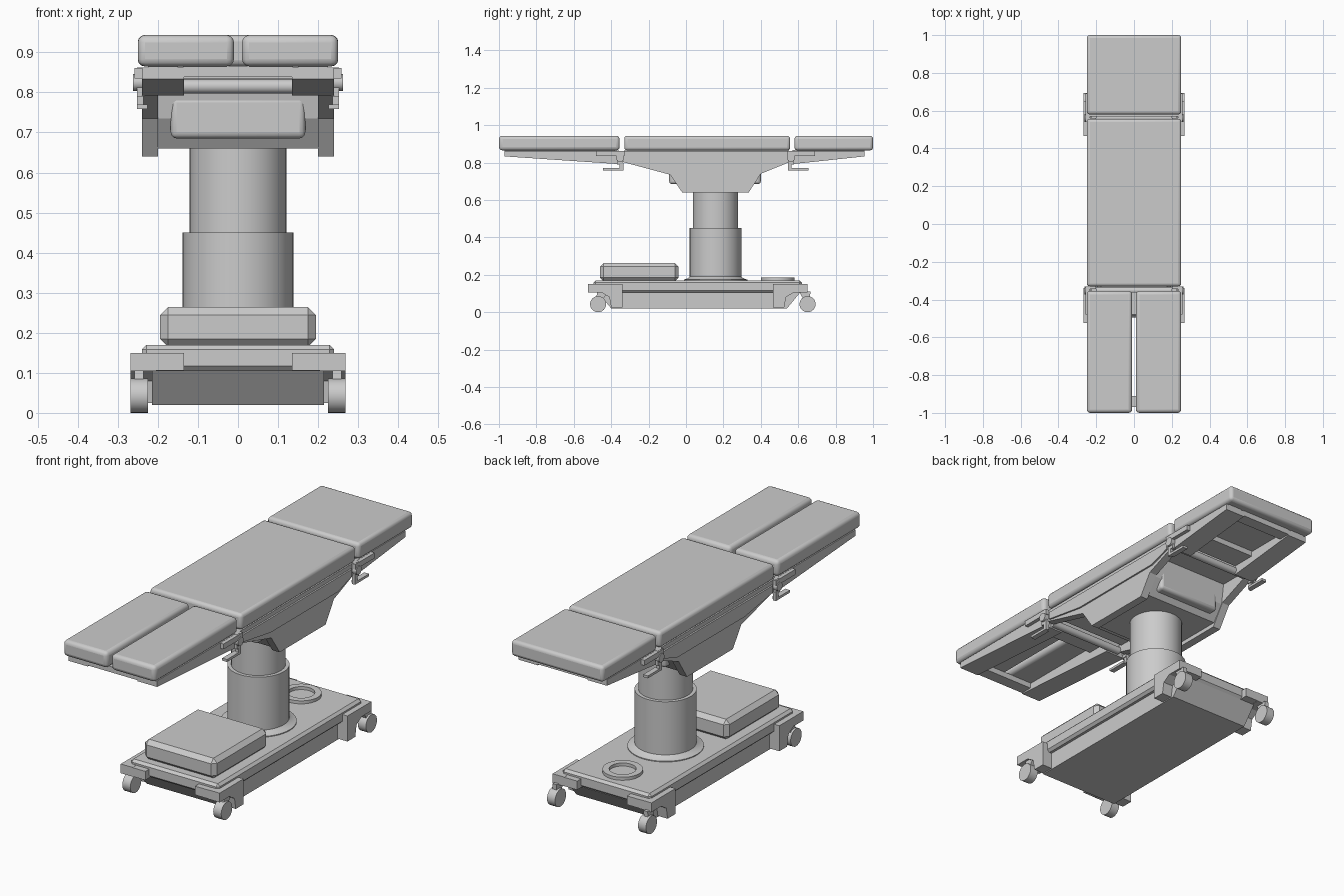
import bpy, bmesh, math
from mathutils import Matrix

cube = bpy.data.objects.get("Cube")
if cube:
    bpy.data.objects.remove(cube, do_unlink=True)

GREY = (0.6, 0.6, 0.6, 1)
mat = bpy.data.materials.new("light grey")
mat.use_nodes = True
mat.diffuse_color = GREY
mat.node_tree.nodes["Principled BSDF"].inputs["Base Color"].default_value = GREY


def finish(name, bm, bevel=0, segments=3, smooth=False):
    bmesh.ops.recalc_face_normals(bm, faces=bm.faces)
    mesh = bpy.data.meshes.new(name)
    bm.to_mesh(mesh)
    bm.free()
    ob = bpy.data.objects.new(name, mesh)
    bpy.context.collection.objects.link(ob)
    mesh.materials.append(mat)
    if bevel:
        mod = ob.modifiers.new("bevel", 'BEVEL')
        mod.width, mod.segments = bevel, segments
    if smooth or (bevel and segments > 1):
        bpy.ops.object.select_all(action='DESELECT')
        ob.select_set(True)
        bpy.context.view_layer.objects.active = ob
        bpy.ops.object.shade_smooth_by_angle(angle=math.radians(35))
    return ob


def box(name, x, y, z, **kw):
    bm = bmesh.new()
    bmesh.ops.create_cube(bm, size=1)
    for v in bm.verts:
        for i, (a, b) in enumerate((x, y, z)):
            v.co[i] = a if v.co[i] < 0 else b
    return finish(name, bm, **kw)


def side_profile(name, x0, x1, pts, **kw):
    """Extrude a (y, z) outline along x."""
    bm = bmesh.new()
    face = bm.faces.new([bm.verts.new((x0, y, z)) for y, z in pts])
    new = bmesh.ops.extrude_face_region(bm, geom=[face])["geom"]
    verts = [g for g in new if isinstance(g, bmesh.types.BMVert)]
    bmesh.ops.translate(bm, verts=verts, vec=(x1 - x0, 0, 0))
    return finish(name, bm, **kw)


def rod(name, x0, x1, y, z, r, sides=24):
    bm = bmesh.new()
    bmesh.ops.create_cone(bm, cap_ends=True, segments=sides, radius1=r, radius2=r, depth=x1 - x0)
    bm.transform(Matrix.Translation(((x0 + x1) / 2, y, z)) @ Matrix.Rotation(math.pi / 2, 4, 'Y'))
    return finish(name, bm, smooth=True)


def lathe(name, y, pts, sides=48):
    """Spin an (r, z) profile around an upright axis."""
    bm = bmesh.new()
    verts = [bm.verts.new((r, 0, z)) for r, z in pts]
    edges = [bm.edges.new(p) for p in zip(verts, verts[1:])]
    bmesh.ops.spin(bm, geom=verts + edges, cent=(0, 0, 0), axis=(0, 0, 1),
                   angle=math.tau, steps=sides, use_duplicate=False)
    bmesh.ops.remove_doubles(bm, verts=bm.verts, dist=0.0001)
    bmesh.ops.translate(bm, verts=bm.verts, vec=(0, y, 0))
    return finish(name, bm, smooth=True)


def mirrored(ob):
    mod = ob.modifiers.new("mirror", 'MIRROR')
    mod.use_axis[0] = True
    return ob


# Cushions
box("head_cushion", (-.25, .25), (.58, 1), (.865, .943), bevel=.016)
box("body_cushion", (-.25, .25), (-.33, .557), (.865, .943), bevel=.016)
mirrored(box("leg_cushion", (.01, .25), (-1, -.355), (.865, .943), bevel=.018))

# Base with its sloping ends and stepped deck
side_profile("base_body", -.215, .215, [(-.4, .02), (.54, .02), (.61, .105), (-.47, .105)])
box("base_deck", (-.24, .24), (-.495, .62), (.105, .17), bevel=.012, segments=1)
box("motor_housing", (-.195, .195), (-.46, -.04), (.165, .264), bevel=.02, segments=1)

# Lifting column and foot ring
lathe("column", .158, [(0, .165), (.17, .165), (.17, .174), (.15, .18), (.138, .19), (.138, .45),
                       (.121, .45), (.121, .7), (0, .7)])
lathe("deck_ring", .49, [(.06, .165), (.06, .185), (.09, .185), (.09, .165)])

# Corner bumpers and castors at both ends
for end, mid, s in (("front", -.525, 1), ("back", .65, -1)):
    outline = [(0, .15), (.185, .15), (.185, .025), (.125, .025), (.115, .08), (.075, .105), (0, .105)]
    mirrored(side_profile(end + "_corner_bracket", .205, .268,
                          [(mid + s * y, z) for y, z in outline]))
    ya, yb = sorted((mid, mid + s * .06))
    mirrored(box(end + "_bumper", (.135, .2675), (ya, yb), (.106, .149)))
    hub = -.47 if s > 0 else .65
    mirrored(rod(end + "_castor", .225, .268, hub, .043, .043))
    fork_y = hub + s * .02
    mirrored(side_profile(end + "_castor_fork", .236, .258,
                          [(fork_y - .025, .11), (fork_y + .035, .11), (hub + .012, .05), (hub - .012, .05)]))

# Carrier under the body section
mirrored(side_profile("side_frame", .2, .24,
                      [(-.345, .86), (.56, .86), (.56, .805), (.4, .74), (.335, .64),
                       (-.02, .64), (-.085, .735), (-.345, .805)]))
mirrored(side_profile("side_panel", .24, .248,
                      [(-.32, .84), (.53, .84), (.53, .805), (.42, .77), (-.1, .77), (-.32, .805)]))
box("support_tray", (-.2, .2), (-.33, .55), (.835, .866))
side_profile("carrier_block", -.2, .2,
             [(-.1, .84), (-.08, .735), (-.03, .66), (.34, .66), (.395, .735), (.41, .84)])
box("actuator_housing", (-.168, .168), (-.09, .4), (.685, .79), bevel=.015)

# Head and leg frames, hinges and levers, worked outwards from each joint
for part, joint, tip, s in (("head", .57, .955, 1), ("leg", -.36, -.97, -1)):
    mirrored(side_profile(part + "_arm", .135, .24,
                          [(joint, .862), (tip, .862), (tip, .833), (joint, .792)]))
    for place, a, b in (("inner", joint, joint + s * .12), ("outer", tip - s * .06, tip)):
        box(part + "_" + place + "_crossbar", (-.137, .137), sorted((a, b)), (.838, .866))
    mirrored(box(part + "_cushion_strip", (.15, .225), sorted((joint + s * .02, tip)), (.86, .868)))
    pivot = joint - s * .008
    rod(part + "_hinge_tube", -.2, .2, pivot, .815, .018)
    mirrored(rod(part + "_hinge_knob", .23, .262, pivot, .825, .021))
    mirrored(box(part + "_hinge_plate", (.232, .252), (pivot - .016, pivot + .016), (.79, .862)))
    mirrored(box(part + "_rail_clamp", (.24, .258), sorted((joint - s * .03, joint + s * .12)), (.835, .861)))
    stem = joint - s * .015
    mirrored(box(part + "_lever_stem", (.236, .252), (stem - .01, stem + .01), (.758, .8)))
    mirrored(box(part + "_lever", (.226, .252), sorted((stem, joint + s * .085)), (.758, .77)))
